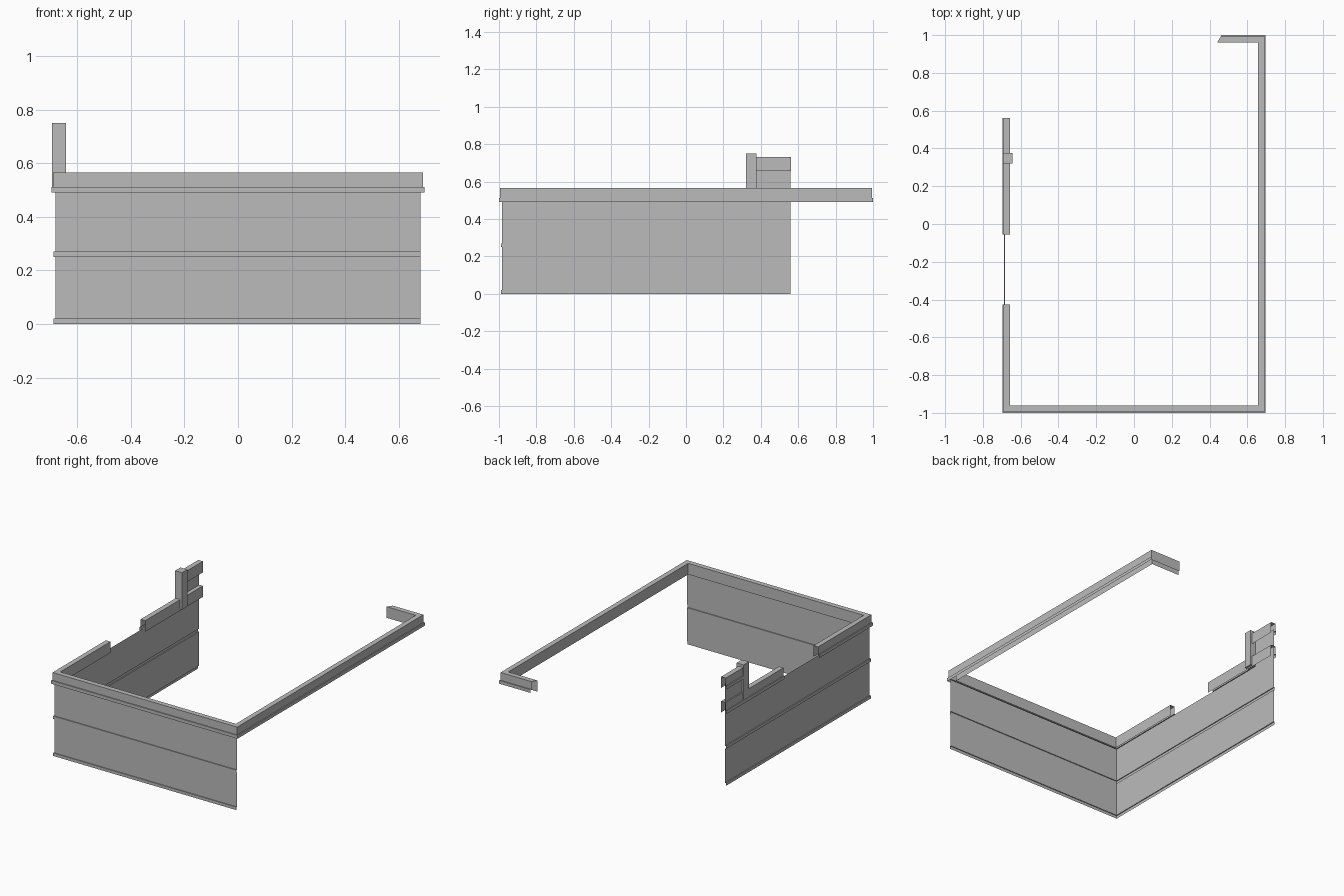
import bpy
import bmesh
from mathutils import Vector

cube = bpy.data.objects.get("Cube")
if cube:
    bpy.data.objects.remove(cube, do_unlink=True)

GREY = (0.5, 0.5, 0.5, 1)
metal = bpy.data.materials.new("grey_sheet")
metal.use_nodes = True
metal.diffuse_color = GREY
metal.node_tree.nodes["Principled BSDF"].inputs["Base Color"].default_value = GREY


def finish(name, bm):
    mesh = bpy.data.meshes.new(name)
    bm.to_mesh(mesh)
    bm.free()
    mesh.materials.append(metal)
    obj = bpy.data.objects.new(name, mesh)
    bpy.context.collection.objects.link(obj)
    return obj


def sweep(name, path, profile, lift=0, end_skew=0):
    """Sweep an open (outward, height) profile along a plan path with mitred corners."""
    pts = [Vector(p) for p in path]
    normals = []
    for a, b in zip(pts, pts[1:]):
        d = (b - a).normalized()
        normals.append(Vector((d.y, -d.x)))
    bm = bmesh.new()
    rows = []
    for i, p in enumerate(pts):
        n0 = normals[max(i - 1, 0)]
        n1 = normals[min(i, len(normals) - 1)]
        out = (n0 + n1) / (1 + n0.dot(n1))
        if i == len(pts) - 1:
            out = out + Vector((end_skew, 0))
        rows.append([bm.verts.new((p.x + out.x * o, p.y + out.y * o, z + lift))
                     for o, z in profile])
    for r, s in zip(rows, rows[1:]):
        for j in range(len(profile) - 1):
            bm.faces.new((r[j], r[j + 1], s[j + 1], s[j]))
    return finish(name, bm)


def box(name, lo, hi):
    bm = bmesh.new()
    bmesh.ops.create_cube(bm, size=1)
    for v in bm.verts:
        v.co = [a if c < 0 else b for c, a, b in zip(v.co, lo, hi)]
    return finish(name, bm)


# Folded cladding: two panels, each ending in a small outward drip lip
LIP = 0.006
cladding = [(0, 0.5), (0, 0.27), (LIP, 0.27), (LIP, 0.25),
            (0, 0.25), (0, 0.02), (LIP, 0.02), (LIP, 0)]
WX, WY, BACK = 0.682, 0.984, 0.558
sweep("wall_cladding", [(-WX, BACK), (-WX, -WY), (WX, -WY)], cladding)

# Folded coping: inner leg, flat top, outer leg and drip lip
coping = [(-0.034, 0.49), (-0.034, 0.565), (0, 0.565),
          (0, 0.512), (LIP, 0.512), (LIP, 0.49)]
CX, CY = 0.69, 0.994
sweep("main_coping",
      [(-CX, -0.425), (-CX, -CY), (CX, -CY), (CX, CY), (0.46, CY)],
      coping, end_skew=0.6)
sweep("side_coping", [(-CX, 0.562), (-CX, -0.055)], coping)

# Raised corner: upright post, short panel and its cap
box("upright_post", (-0.694, 0.32, 0.5), (-0.642, 0.376, 0.75))
sweep("raised_panel", [(-WX, BACK), (-WX, 0.37)], [(0, 0.69), (0, 0.49)])
sweep("raised_cap", [(-CX, 0.562), (-CX, 0.37)], coping, lift=0.166)
